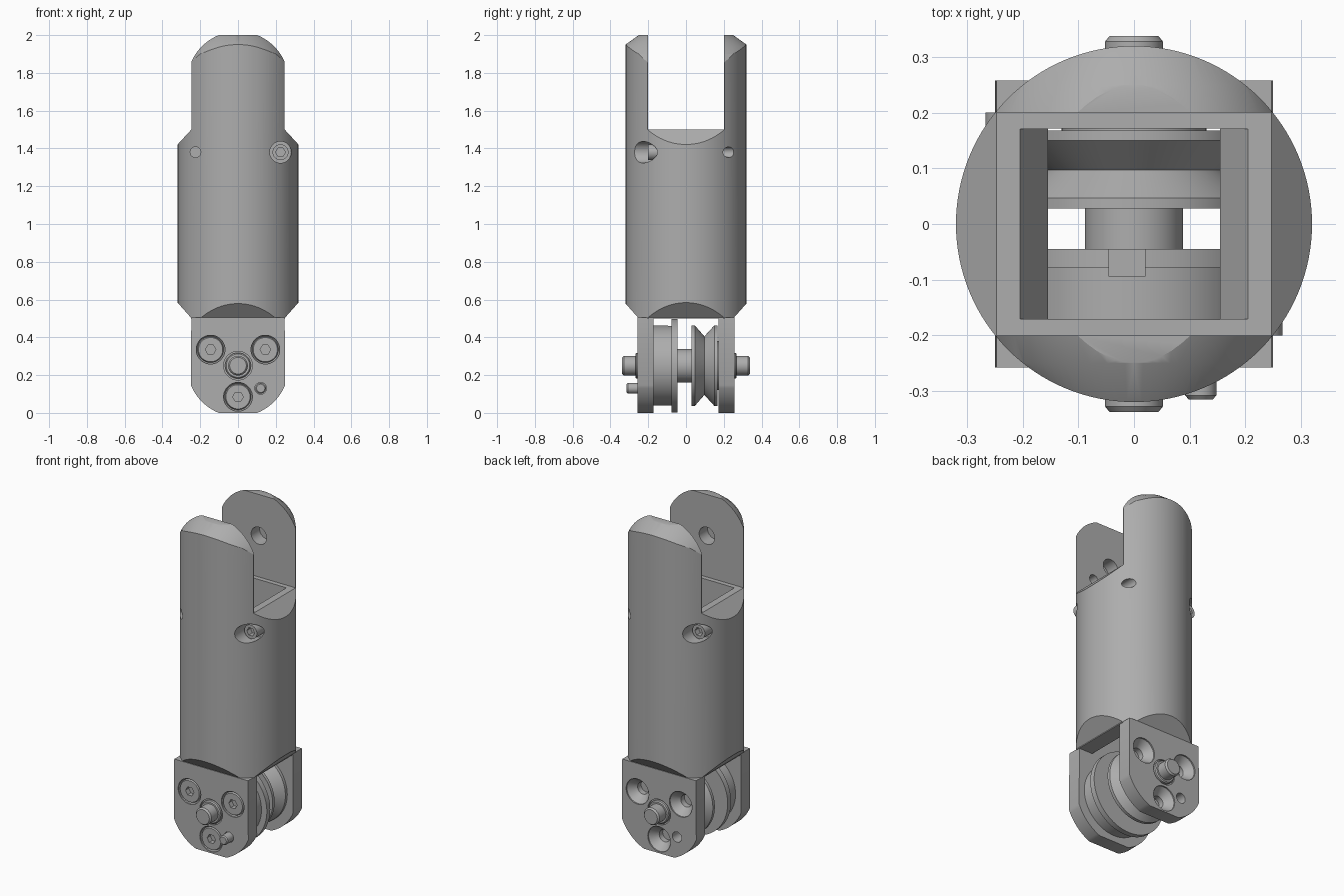
import bpy, bmesh, math
from mathutils import Matrix, Vector

cube = bpy.data.objects.get("Cube")
if cube:
    bpy.data.objects.remove(cube, do_unlink=True)

steel = bpy.data.materials.new("plain grey metal")
steel.use_nodes = True
GREY = (0.42, 0.42, 0.42, 1)
steel.diffuse_color = GREY
steel.node_tree.nodes["Principled BSDF"].inputs["Base Color"].default_value = GREY

PIVOT, TOP_PIVOT = 0.25, 1.75
SCREWS = [(-0.145, 0.335), (0.145, 0.335), (0, 0.085)]


def finish(bm, name):
    bmesh.ops.remove_doubles(bm, verts=bm.verts, dist=1e-5)
    bmesh.ops.recalc_face_normals(bm, faces=bm.faces)
    mesh = bpy.data.meshes.new(name)
    bm.to_mesh(mesh)
    bm.free()
    mesh.materials.append(steel)
    obj = bpy.data.objects.new(name, mesh)
    bpy.context.collection.objects.link(obj)
    return obj


def box(name, lo, hi):
    bm = bmesh.new()
    size = [b - a for a, b in zip(lo, hi)]
    mid = [(a + b) / 2 for a, b in zip(lo, hi)]
    bmesh.ops.create_cube(bm, size=1, matrix=Matrix.Translation(mid) @ Matrix.Diagonal((*size, 1)))
    return finish(bm, name)


def extrude(name, points, axis, a, b):
    """Prism of a (side, z) outline, drawn across x or y."""
    bm = bmesh.new()
    place = (lambda s, z, d: (s, d, z)) if axis == "y" else (lambda s, z, d: (d, s, z))
    face = bm.faces.new([bm.verts.new(place(s, z, a)) for s, z in points])
    out = bmesh.ops.extrude_face_region(bm, geom=[face])["geom"]
    move = Vector(place(0, 0, b - a))
    bmesh.ops.translate(bm, vec=move, verts=[v for v in out if isinstance(v, bmesh.types.BMVert)])
    return finish(bm, name)


def lathe(name, profile, x=0, z=0, steps=64):
    """Turned solid about a line along y, from (y, radius) pairs."""
    bm = bmesh.new()
    rings = [[bm.verts.new((x + r * math.cos(t), y, z + r * math.sin(t)))
              for t in (math.tau * i / steps for i in range(steps))] for y, r in profile]
    for p, q in zip(rings, rings[1:]):
        for i in range(steps):
            j = (i + 1) % steps
            bm.faces.new((p[i], p[j], q[j], q[i]))
    bm.faces.new(rings[0])
    bm.faces.new(rings[-1])
    return finish(bm, name)


def rod(name, a, b, r, x=0, z=0, steps=40):
    return lathe(name, [(a, r), (b, r)], x, z, steps)


def boolean(obj, tool, mode="DIFFERENCE"):
    mod = obj.modifiers.new("cut", "BOOLEAN")
    mod.operation, mod.object, mod.solver = mode, tool, "EXACT"
    bpy.context.view_layer.objects.active = obj
    bpy.ops.object.modifier_apply(modifier=mod.name)
    bpy.data.objects.remove(tool, do_unlink=True)


def mirrored(points):
    return points + [(-s, z) for s, z in reversed(points)]


# Tubular body: round bar trimmed by a front outline and a forked side outline
bm = bmesh.new()
bmesh.ops.create_cone(bm, cap_ends=True, segments=128, radius1=0.32, radius2=0.32, depth=1.5,
                      matrix=Matrix.Translation((0, 0, 1.25)))
body = finish(bm, "body")
front = mirrored([(0.25, 0.49), (0.25, 0.505), (0.33, 0.595), (0.33, 1.41), (0.247, 1.5), (0.247, 2.1)])
side = mirrored([(0.25, 0.49), (0.25, 0.5), (0.33, 0.59), (0.33, 2.1), (0.2, 2.1), (0.2, 1.5)])
boolean(body, extrude("front_trim", front, "y", -0.5, 0.5), "INTERSECT")
boolean(body, extrude("side_trim", side, "x", -0.5, 0.5), "INTERSECT")

# Rounded, tapered tips of the fork arms
tips = box("tip_trim", (-0.5, -0.5, TOP_PIVOT), (0.5, 0.5, 2.2))
dome = [(-0.6, 0.02), (-0.32, 0.2), (-0.25, 0.25), (-0.2, 0.27)]
boolean(tips, lathe("tip_shape", dome + [(-y, r) for y, r in reversed(dome)], 0, TOP_PIVOT, 96))
boolean(body, tips)

# Cable passage with a sloped mouth
boolean(body, box("passage", (-0.155, -0.172, 0.3), (0.155, 0.172, 1.6)))
mouth = mirrored([(0.155, 1.42), (0.215, 1.516)])
boolean(body, extrude("mouth", mouth, "y", -0.171, 0.171))

# Pivot and pin sockets inside the fork
boolean(body, rod("pivot_socket", -0.28, 0.28, 0.052, 0, TOP_PIVOT))
boolean(body, rod("pin_socket", -0.27, 0, 0.03, 0.12, TOP_PIVOT - 0.12))

# Clamp screws through the shoulders, one from each side
for s, label in ((1, "front"), (-1, "back")):
    x = 0.225 * s
    boolean(body, rod("bore", -0.5 * s, 0.5 * s, 0.028, x, 1.38))
    boolean(body, rod("counterbore", -0.5 * s, -0.13 * s, 0.057, x, 1.38))
    head = rod(label + "_clamp_screw", -0.2 * s, -0.125 * s, 0.042, x, 1.38)
    boolean(head, rod("socket", -0.3 * s, -0.165 * s, 0.026, x, 1.38, 6))

# Lower hinge plates with rounded ends and countersunk holes
outline = [(0.27 * math.sin(t), PIVOT - 0.27 * math.cos(t))
           for t in (math.radians(22.2 + 45.4 * i / 12) for i in range(13))]
outline = mirrored(outline + [(0.247, 0.505)])
for s, label in ((1, "front"), (-1, "back")):
    plate = extrude(label + "_plate", outline, "y", -0.258 * s, -0.172 * s)
    for x, z in SCREWS:
        boolean(plate, lathe("sink", [(-0.3 * s, 0.076), (-0.25 * s, 0.076), (-0.205 * s, 0.036),
                                      (-0.1 * s, 0.036)], x, z))
    boolean(plate, rod("pin_hole", -0.3 * s, -0.1 * s, 0.031, 0.12 * s, 0.13))
    boolean(plate, rod("bearing_groove", -0.3 * s, -0.248 * s, 0.076, 0, PIVOT))
    # Raised bearing around the shaft
    lathe(label + "_bearing", [(-0.2 * s, 0.068), (-0.262 * s, 0.068), (-0.268 * s, 0.062)], 0, PIVOT)

# Countersunk screws fitted to the front plate
for i, (x, z) in enumerate(SCREWS):
    screw = lathe("plate_screw_%d" % (i + 1),
                  [(-0.256, 0.064), (-0.246, 0.069), (-0.2, 0.035), (-0.15, 0.035)], x, z)
    boolean(screw, rod("socket", -0.3, -0.225, 0.028, x, z, 6))

# Locating pin
lathe("locating_pin", [(-0.15, 0.028), (-0.308, 0.028), (-0.315, 0.022)], 0.12, 0.13, 32)

# Hinge shaft with bevelled ends and a wide middle hub
shaft = [(-0.338, 0.044), (-0.328, 0.052), (-0.06, 0.052), (-0.06, 0.088)]
lathe("hinge_shaft", shaft + [(-y, r) for y, r in reversed(shaft)], 0, PIVOT)

# Flanged drum with a keyway notch
drum = lathe("cable_drum", [(-0.172, 0.212), (-0.078, 0.212), (-0.078, 0.248), (-0.045, 0.248)], 0, PIVOT, 96)
boolean(drum, box("notch", (-0.045, -0.094, 0.42), (0.02, 0, 0.6)))

# Grooved pulley
lathe("grooved_pulley", [(0.028, 0.213), (0.047, 0.213), (0.097, 0.155), (0.15, 0.213),
                         (0.168, 0.213), (0.168, 0.13), (0.175, 0.13)], 0, PIVOT, 96)

# Smooth rounds, crisp edges
for obj in bpy.context.scene.objects:
    if obj.type == "MESH" and steel.name in obj.data.materials:
        bpy.ops.object.select_all(action="DESELECT")
        obj.select_set(True)
        bpy.context.view_layer.objects.active = obj
        bpy.ops.object.shade_smooth_by_angle(angle=math.radians(25))
